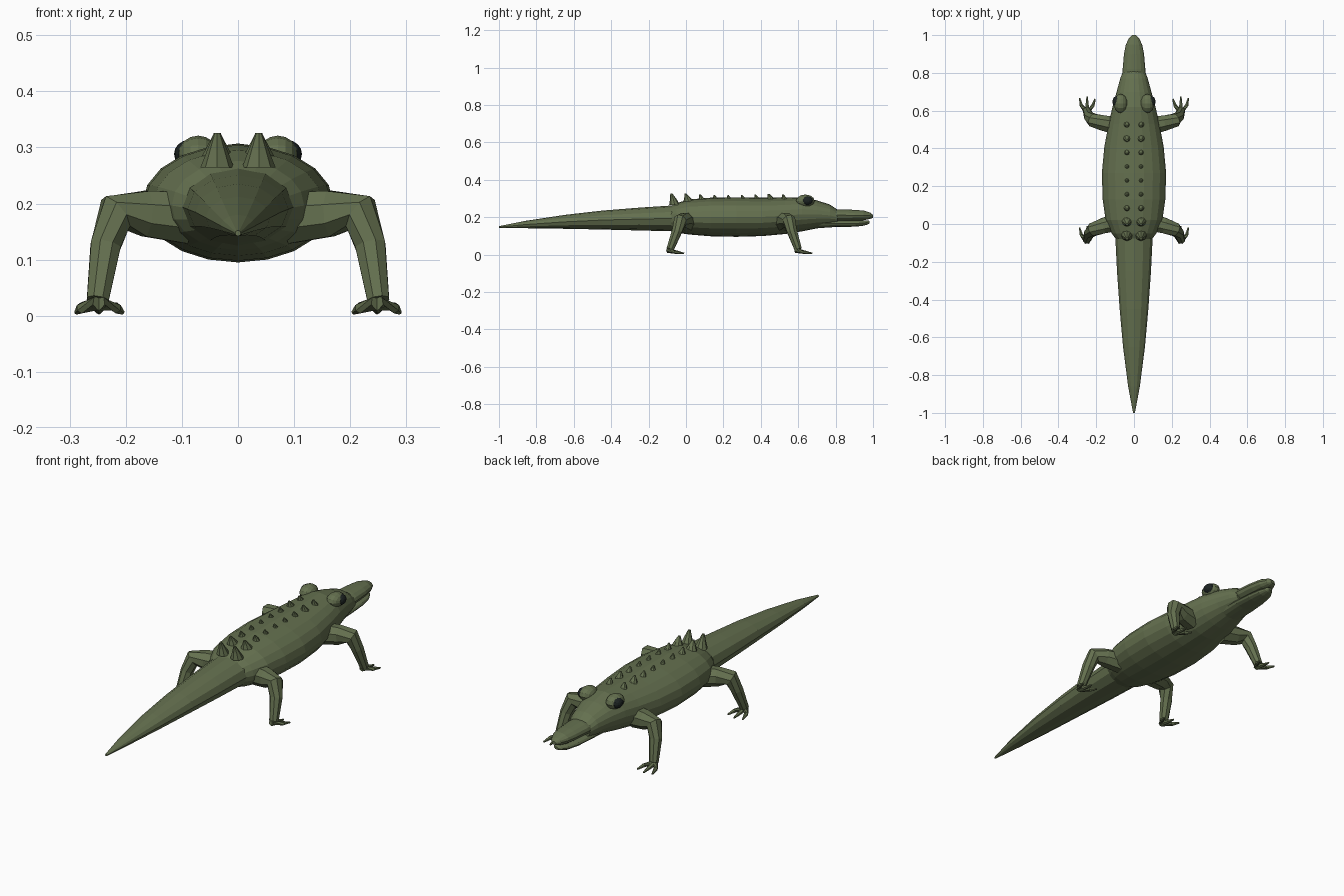
import bpy, bmesh, math
from mathutils import Vector, Matrix

cube = bpy.data.objects.get("Cube")
if cube:
    bpy.data.objects.remove(cube, do_unlink=True)


def material(name, color):
    m = bpy.data.materials.new(name)
    m.use_nodes = True
    m.diffuse_color = color
    m.node_tree.nodes["Principled BSDF"].inputs["Base Color"].default_value = color
    return m


GREEN = material("swamp green", (0.128, 0.162, 0.078, 1))
BLACK = material("eye black", (0.012, 0.017, 0.016, 1))


def finish(bm, name, mat):
    bmesh.ops.recalc_face_normals(bm, faces=bm.faces)
    mesh = bpy.data.meshes.new(name)
    bm.to_mesh(mesh)
    bm.free()
    mesh.materials.append(mat)
    obj = bpy.data.objects.new(name, mesh)
    bpy.context.scene.collection.objects.link(obj)
    return obj


def skin(bm, rings):
    """Bridge matching rings of points and cap both ends."""
    loops = [[bm.verts.new(p) for p in ring] for ring in rings]
    n = len(loops[0])
    for a, b in zip(loops, loops[1:]):
        for i in range(n):
            j = (i + 1) % n
            bm.faces.new((a[i], a[j], b[j], b[i]))
    bm.faces.new(loops[0])
    bm.faces.new(loops[-1])


def loft(name, stations, sides):
    """Stations along y: (y, half width, bottom z, top z)."""
    rings = []
    for y, w, lo, hi in stations:
        ring = []
        for i in range(sides):
            a = 2 * math.pi * i / sides
            ring.append((w * math.cos(a), y, (lo + hi) / 2 + (hi - lo) / 2 * math.sin(a)))
        rings.append(ring)
    bm = bmesh.new()
    skin(bm, rings)
    return finish(bm, name, GREEN)


def tube(bm, points, radii, sides):
    """Tapering faceted limb through a few points."""
    pts = [Vector(p) for p in points]
    rings = []
    for k, p in enumerate(pts):
        d = (pts[min(k + 1, len(pts) - 1)] - pts[max(k - 1, 0)]).normalized()
        u = d.cross(Vector((0, 1, 0))).normalized()
        if abs(d.y) > 0.8:
            u = d.cross(Vector((0, 0, 1))).normalized()
        v = d.cross(u)
        rings.append([p + radii[k] * (u * math.cos(a) + v * math.sin(a))
                      for a in [2 * math.pi * (i + 0.5) / sides for i in range(sides)]])
    skin(bm, rings)


def ball(name, center, scale, mat, segments=12, rings=8):
    bm = bmesh.new()
    bmesh.ops.create_uvsphere(bm, u_segments=segments, v_segments=rings, radius=1)
    # poles point sideways, so the rings circle the eye
    bmesh.ops.rotate(bm, verts=bm.verts, matrix=Matrix.Rotation(math.pi / 2, 3, 'Y'))
    bmesh.ops.scale(bm, verts=bm.verts, vec=scale)
    bmesh.ops.translate(bm, verts=bm.verts, vec=center)
    return finish(bm, name, mat)


# Trunk and head
loft("body", [
    (-0.09, 0.088, 0.127, 0.255), (-0.05, 0.118, 0.117, 0.276), (0.02, 0.150, 0.107, 0.295),
    (0.13, 0.166, 0.098, 0.304), (0.27, 0.170, 0.095, 0.306), (0.41, 0.157, 0.099, 0.304),
    (0.53, 0.134, 0.110, 0.305), (0.62, 0.114, 0.124, 0.307), (0.70, 0.092, 0.140, 0.290),
    (0.77, 0.073, 0.152, 0.267), (0.81, 0.058, 0.160, 0.240)], 20)

# Tail
loft("tail", [
    (-1.0, 0.005, 0.142, 0.152), (-0.86, 0.031, 0.141, 0.180), (-0.65, 0.058, 0.138, 0.212),
    (-0.45, 0.076, 0.134, 0.235), (-0.25, 0.090, 0.129, 0.251), (-0.05, 0.100, 0.124, 0.264)], 12)

# Jaws, parted by a narrow mouth
loft("upper_jaw", [
    (0.74, 0.058, 0.178, 0.240), (0.82, 0.060, 0.178, 0.243), (0.90, 0.053, 0.180, 0.240),
    (0.95, 0.043, 0.183, 0.236), (0.985, 0.026, 0.190, 0.225), (1.0, 0.010, 0.197, 0.212)], 14)
loft("lower_jaw", [
    (0.70, 0.058, 0.140, 0.190), (0.80, 0.057, 0.147, 0.186), (0.88, 0.050, 0.148, 0.184),
    (0.94, 0.038, 0.152, 0.184), (0.97, 0.022, 0.160, 0.183), (0.982, 0.009, 0.167, 0.180)], 14)

# Paired parts
for side, s in (("left", 1), ("right", -1)):
    ball(side + "_eyelid", (s * 0.071, 0.638, 0.287), (0.036, 0.05, 0.034), GREEN)
    ball(side + "_pupil", (s * 0.088, 0.648, 0.288), (0.026, 0.031, 0.025), BLACK)

    # Legs: hip, knee and ankle, then three toes
    for pair, hip_y, knee_y, ankle_y in (("front", 0.52, 0.55, 0.60), ("hind", 0.01, -0.03, -0.085)):
        bm = bmesh.new()
        tube(bm, [(s * 0.09, hip_y, 0.175), (s * 0.165, (hip_y + knee_y) / 2, 0.182),
                  (s * 0.218, knee_y, 0.183), (s * 0.236, (knee_y * 2 + ankle_y) / 3, 0.125),
                  (s * 0.250, ankle_y, 0.028)],
             [0.050, 0.044, 0.037, 0.029, 0.021], 8)
        finish(bm, f"{side}_{pair}_leg", GREEN)
        bm = bmesh.new()
        for bow, tip, reach in ((-0.031, -0.042, 0.062), (0, 0, 0.075), (0.031, 0.040, 0.066)):
            tube(bm, [(s * 0.248, ankle_y - 0.012, 0.023),
                      (s * (0.248 + bow), ankle_y + 0.028, 0.014),
                      (s * (0.248 + tip), ankle_y + reach, 0.006)],
                 [0.014, 0.010, 0.004], 6)
        finish(bm, f"{side}_{pair}_foot", GREEN)

    # Back spikes, swept toward the tail
    bm = bmesh.new()
    sizes = (0.030, 0.027, 0.021, 0.019, 0.018, 0.019, 0.021, 0.025, 0.022)
    for i, r in enumerate(sizes):
        y = -0.060 + 0.0738 * i
        base = 0.264 if i == 0 else 0.285
        top = 0.326 if i < 2 else 0.300 + r
        x = s * 0.037
        rings = [[(x + k * r * math.cos(a), y - back + k * r * math.sin(a), z)
                  for a in [2 * math.pi * j / 8 for j in range(8)]]
                 for k, back, z in ((1, 0, base), (0.6, r * 0.25, (base + top) / 2),
                                    (0.2, r * 0.6, top))]
        skin(bm, rings)
    finish(bm, side + "_back_spikes", GREEN)
